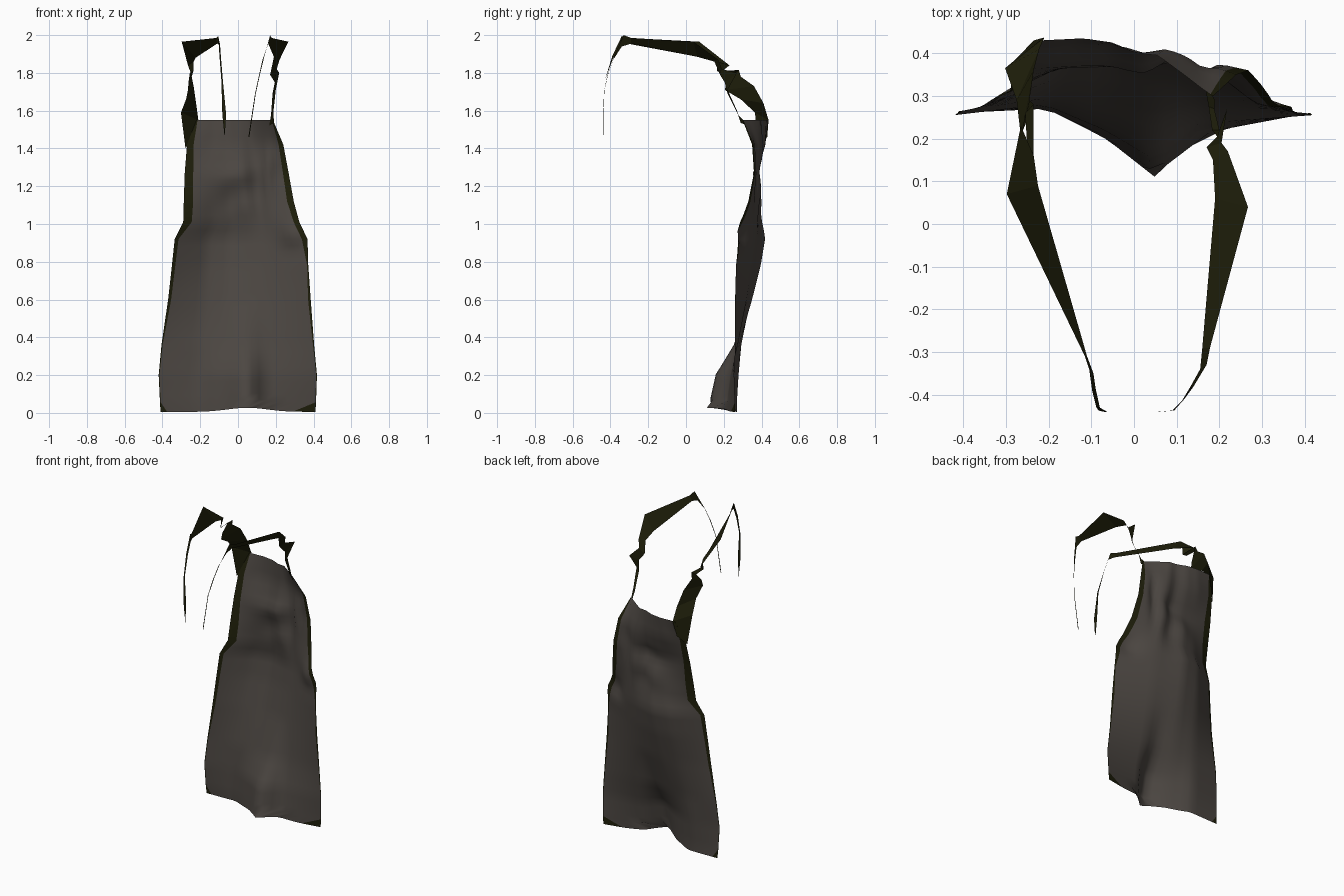
import bpy
import math


def material(name, rgb):
    m = bpy.data.materials.new(name)
    m.diffuse_color = (*rgb, 1)
    return m


cloth = material("warm grey cloth", (0.072, 0.062, 0.054))
trim = material("dark olive trim", (0.013, 0.013, 0.003))


def mesh_object(name, verts, faces, mats):
    me = bpy.data.meshes.new(name)
    me.from_pydata(verts, [], faces)
    for m in mats:
        me.materials.append(m)
    ob = bpy.data.objects.new(name, me)
    bpy.context.collection.objects.link(ob)
    return ob


def interp(keys, vals, t):
    for i in range(len(keys) - 1):
        if t <= keys[i + 1] + 1e-6:
            f = (t - keys[i]) / (keys[i + 1] - keys[i])
            return vals[i] + f * (vals[i + 1] - vals[i])
    return vals[-1]


def bump(x, z, cx, cz, sx, sz):
    return math.exp(-((x - cx) / sx) ** 2 - ((z - cz) / sz) ** 2)


# Draped panel: height, left edge, right edge, trim widths, depths across
KEYS = (0, .25, .42, .56, .68, 1)
ROWS = [
    (0.005, -.41, .41, .035, .120, .265, .27, .20, .11, .21, .26),
    (0.055, -.413, .413, .004, .004, .26, .27, .205, .12, .215, .26),
    (0.20, -.42, .418, .004, .004, .255, .28, .22, .15, .235, .255),
    (0.36, -.405, .403, .006, .006, .265, .295, .28, .25, .275, .26),
    (0.60, -.37, .385, .016, .014, .27, .34, .35, .33, .32, .26),
    (0.78, -.35, .372, .018, .006, .28, .38, .395, .37, .35, .265),
    (0.92, -.335, .368, .020, .030, .29, .40, .42, .39, .37, .28),
    (1.01, -.29, .325, .045, .030, .31, .385, .405, .38, .38, .29),
    (1.12, -.287, .295, .050, .035, .33, .37, .39, .36, .39, .33),
    (1.27, -.282, .268, .045, .030, .36, .37, .38, .37, .40, .36),
    (1.42, -.27, .24, .035, .025, .39, .42, .42, .40, .41, .35),
    (1.55, -.22, .185, .006, .006, .43, .435, .425, .40, .395, .30),
]
COLS = list(zip(*ROWS))
M = 22                                   # cloth columns between the trims
zs = []
for a, b in zip(COLS[0], COLS[0][1:]):
    n = max(1, round((b - a) / 0.04))
    zs += [a + (b - a) * i / n for i in range(n)]
zs.append(COLS[0][-1])
verts, faces = [], []
for z in zs:
    xl, xr, wl, wr, *ys = [interp(COLS[0], c, z) for c in COLS[1:]]
    w = xr - xl
    t0, t1 = wl / w, 1 - wr / w
    for t in [0] + [t0 + (t1 - t0) * i / M for i in range(M + 1)] + [1]:
        x = xl + t * w
        y = interp(KEYS, ys, t)
        y -= .035 * bump(x, z, .29, .94, .06, .05)      # hip fold
        y -= .025 * bump(x, z, .16, 1.28, .025, .16)    # bib crease
        s = z - 0.25 * x                                # slanting chest pleats
        y -= .018 * bump(x, s, 0, 1.26, .12, .04)
        y += .015 * bump(x, s, 0, 1.14, .12, .05)
        lift = .022 * bump(x, z, .05, 0, .15, .15)      # raised hem centre
        verts.append((x, y, z + lift))
N = M + 3
for r in range(len(zs) - 1):
    for c in range(N - 1):
        a = r * N + c
        faces.append((a, a + 1, a + N + 1, a + N))
panel = mesh_object("apron_panel", verts, faces, [cloth, trim])
for i, p in enumerate(panel.data.polygons):
    p.use_smooth = True
    p.material_index = 1 if i % (N - 1) in (0, N - 2) else 0


# Straps: flat ribbons running between paired edge points
def ribbon(name, pairs):
    v = [p for pair in pairs for p in pair]
    f = [(2 * i, 2 * i + 1, 2 * i + 3, 2 * i + 2) for i in range(len(pairs) - 1)]
    return mesh_object(name, v, f, [trim])


ribbon("left_rear_strap", [
    ((-.278, .385, 1.40), (-.235, .43, 1.46)),
    ((-.302, .365, 1.59), (-.21, .437, 1.55)),
    ((-.275, .29, 1.66), (-.222, .41, 1.64)),
    ((-.265, .205, 1.71), (-.235, .36, 1.73)),
    ((-.262, .215, 1.75), (-.245, .29, 1.78)),
    ((-.255, .26, 1.80), (-.235, .28, 1.815)),
    ((-.25, .18, 1.80), (-.235, .165, 1.81)),
    ((-.265, .23, 1.84), (-.235, .16, 1.86)),
])
ribbon("left_shoulder_strap", [
    ((-.265, .23, 1.84), (-.235, .16, 1.86)),
    ((-.298, .07, 1.965), (-.225, .09, 1.88)),
    ((-.115, -.31, 1.985), (-.11, -.31, 1.955)),
    ((-.105, -.34, 1.995), (-.095, -.35, 1.95)),
    ((-.098, -.39, 1.89), (-.09, -.385, 1.88)),
    ((-.088, -.43, 1.76), (-.08, -.43, 1.76)),
    ((-.083, -.437, 1.58), (-.063, -.44, 1.58)),
    ((-.072, -.437, 1.47), (-.07, -.44, 1.47)),
])
ribbon("right_rear_strap", [
    ((.165, .33, 1.52), (.19, .29, 1.535)),
    ((.175, .275, 1.58), (.188, .27, 1.60)),
    ((.183, .22, 1.69), (.20, .22, 1.71)),
    ((.195, .205, 1.75), (.218, .27, 1.80)),
    ((.17, .18, 1.79), (.205, .19, 1.82)),
    ((.185, .15, 1.86), (.22, .17, 1.87)),
])
ribbon("right_shoulder_strap", [
    ((.185, .15, 1.86), (.22, .17, 1.87)),
    ((.19, .06, 1.885), (.267, .04, 1.965)),
    ((.16, -.29, 1.955), (.178, -.29, 1.985)),
    ((.155, -.34, 1.94), (.17, -.33, 2.0)),
    ((.13, -.385, 1.87), (.14, -.38, 1.89)),
    ((.112, -.415, 1.79), (.118, -.41, 1.80)),
    ((.09, -.437, 1.69), (.094, -.437, 1.69)),
    ((.055, -.44, 1.46), (.06, -.44, 1.46)),
])
